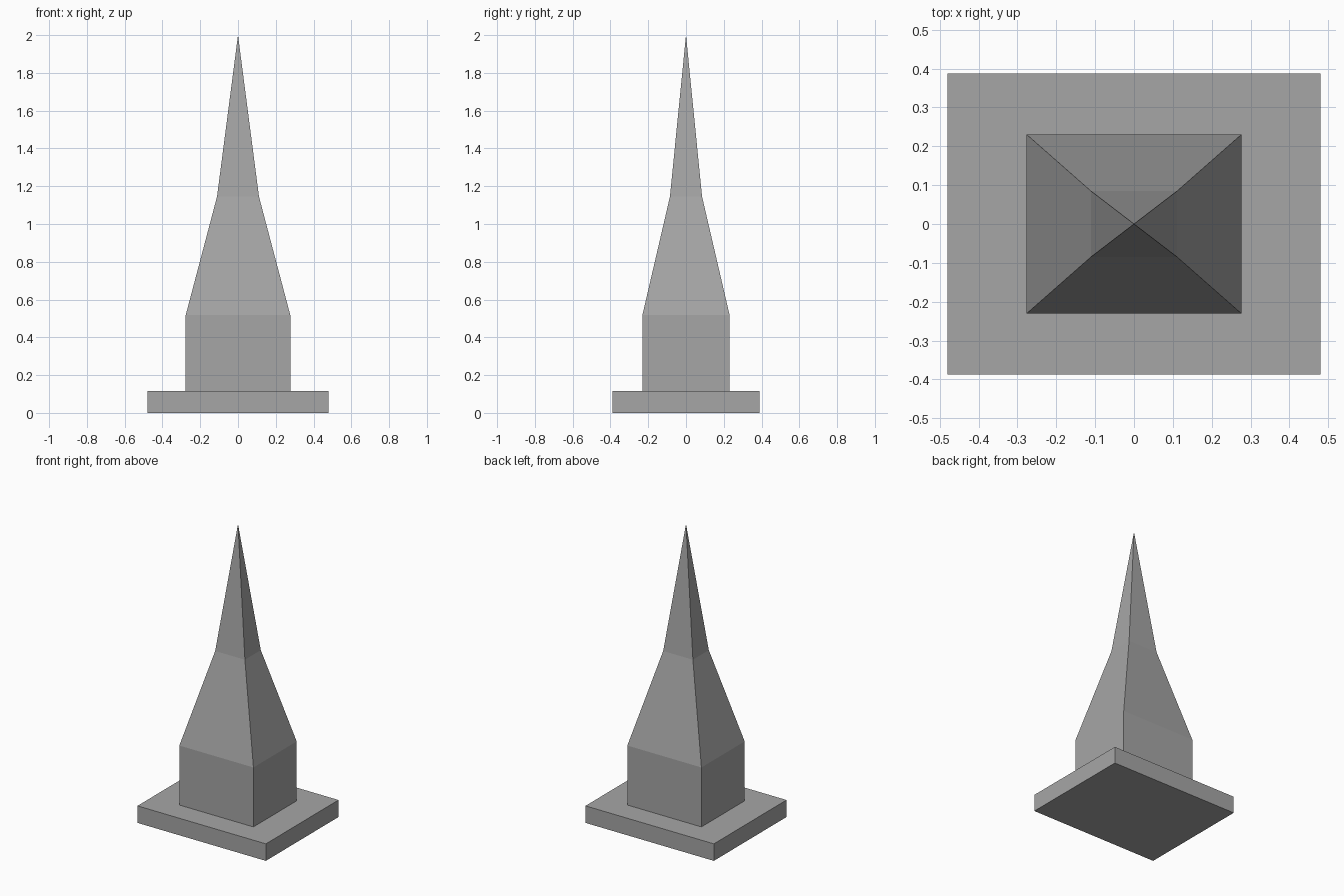
import bpy
import bmesh

cube = bpy.data.objects.get("Cube")
if cube:
    bpy.data.objects.remove(cube, do_unlink=True)

stone = bpy.data.materials.new("grey_stone")
stone.use_nodes = True
colour = (0.38, 0.38, 0.38, 1)
stone.diffuse_color = colour
stone.node_tree.nodes["Principled BSDF"].inputs["Base Color"].default_value = colour


def stacked_block(name, levels, tip=None):
    """Loft rectangles (half x, half y, z), closed by a cap or a pointed tip."""
    bm = bmesh.new()
    rings = [[bm.verts.new((sx * x, sy * y, z))
              for sx, sy in ((-1, -1), (1, -1), (1, 1), (-1, 1))]
             for x, y, z in levels]
    bm.faces.new(rings[0][::-1])
    for low, high in zip(rings, rings[1:]):
        for i in range(4):
            j = (i + 1) % 4
            bm.faces.new((low[i], low[j], high[j], high[i]))
    if tip is None:
        bm.faces.new(rings[-1])
    else:
        apex = bm.verts.new((0, 0, tip))
        for i in range(4):
            bm.faces.new((rings[-1][i], rings[-1][(i + 1) % 4], apex))
    mesh = bpy.data.meshes.new(name)
    bm.to_mesh(mesh)
    bm.free()
    mesh.materials.append(stone)
    obj = bpy.data.objects.new(name, mesh)
    bpy.context.collection.objects.link(obj)
    return obj


# Flat rectangular plinth
stacked_block("plinth", [(0.48, 0.388, 0), (0.48, 0.388, 0.115)])

# Square tower body rising into a two-stage spire
stacked_block("tower_and_spire",
              [(0.277, 0.231, 0.115), (0.277, 0.231, 0.517), (0.111, 0.085, 1.145)],
              tip=2.0)
